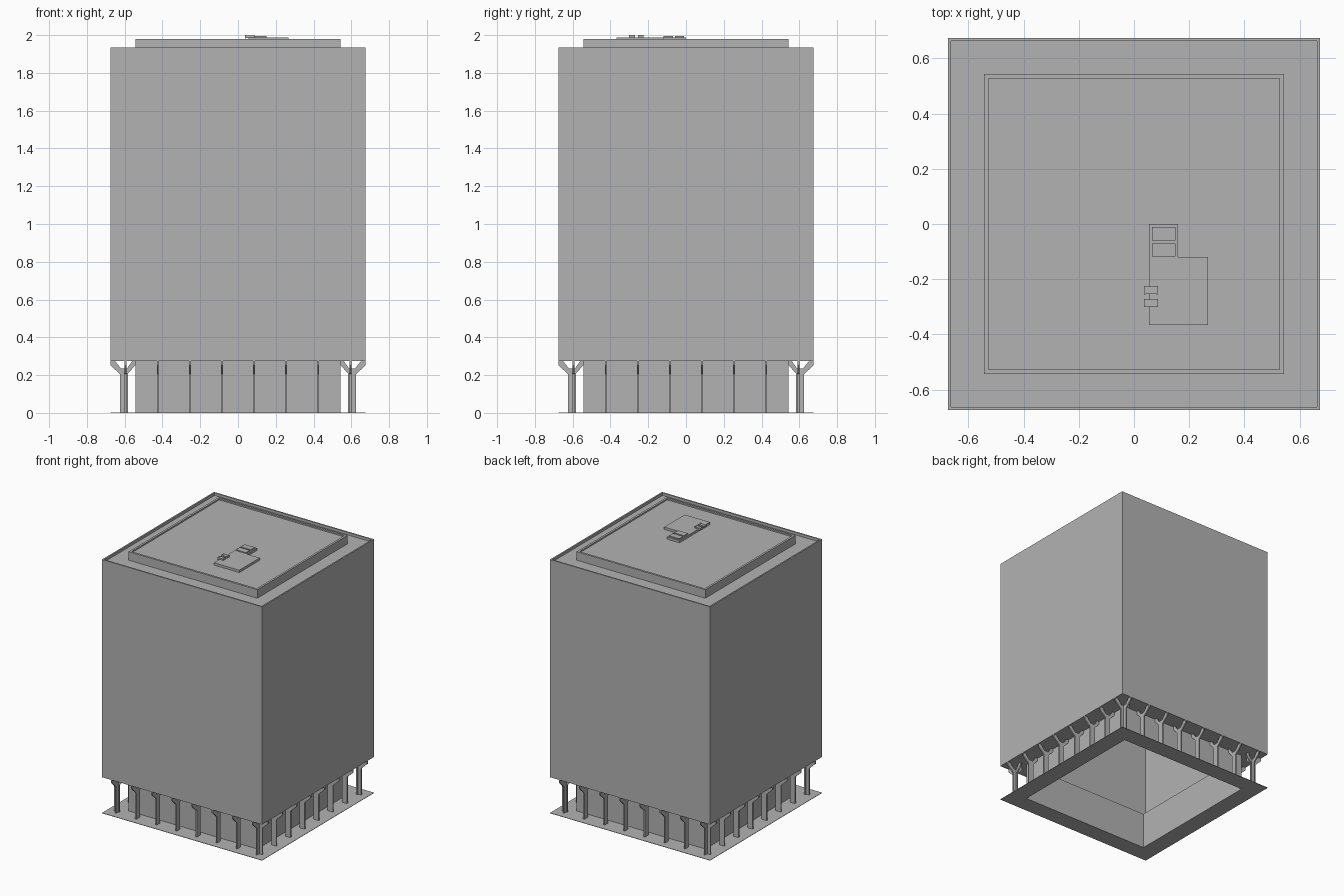
import bpy
import bmesh
import math
from mathutils import Matrix

if "Cube" in bpy.data.objects:
    bpy.data.objects.remove(bpy.data.objects["Cube"], do_unlink=True)

# One concrete grey for the whole building
concrete = bpy.data.materials.new("concrete_grey")
concrete.use_nodes = True
grey = (0.45, 0.45, 0.45, 1)
concrete.diffuse_color = grey
concrete.node_tree.nodes["Principled BSDF"].inputs["Base Color"].default_value = grey


def make_object(name, bm):
    mesh = bpy.data.meshes.new(name)
    bm.to_mesh(mesh)
    bm.free()
    mesh.materials.append(concrete)
    obj = bpy.data.objects.new(name, mesh)
    bpy.context.collection.objects.link(obj)
    return obj


def square_loft(name, profile, cap=False, closed=False):
    """Loft concentric squares given as (half width, height)."""
    bm = bmesh.new()
    rings = [[bm.verts.new((sx * h, sy * h, z))
              for sx, sy in ((-1, -1), (1, -1), (1, 1), (-1, 1))] for h, z in profile]
    pairs = list(zip(rings, rings[1:]))
    if closed:
        pairs.append((rings[-1], rings[0]))
    for a, b in pairs:
        for i in range(4):
            j = (i + 1) % 4
            bm.faces.new((a[i], a[j], b[j], b[i]))
    if cap:
        bm.faces.new(rings[-1])
    return make_object(name, bm)


def prism(name, points, depth, place):
    """Extrude a 2D outline along z by depth, then apply a placement matrix."""
    bm = bmesh.new()
    face = bm.faces.new([bm.verts.new((u, v, 0)) for u, v in points])
    ext = bmesh.ops.extrude_face_region(bm, geom=[face])
    verts = [v for v in ext["geom"] if isinstance(v, bmesh.types.BMVert)]
    bmesh.ops.translate(bm, verts=verts, vec=(0, 0, depth))
    bmesh.ops.recalc_face_normals(bm, faces=bm.faces)
    bm.transform(place)
    return make_object(name, bm)


def box(name, x0, x1, y0, y1, z0, z1):
    return prism(name, [(x0, y0), (x1, y0), (x1, y1), (x0, y1)], z1 - z0,
                 Matrix.Translation((0, 0, z0)))


# Key dimensions
tower, core, soffit = 0.675, 0.543, 0.275
parapet_top, roof = 1.935, 1.915
upper_roof = 1.97

# Shell: hollow core, soffit, tower walls, parapet and raised upper storey
square_loft("tower_shell", [
    (core, 0), (core, soffit), (tower, soffit), (tower, parapet_top),
    (tower - 0.011, parapet_top), (tower - 0.011, roof), (core, roof),
    (core, 1.98), (core - 0.016, 1.98), (core - 0.016, upper_roof)], cap=True)

# Paving around the core
square_loft("ground_paving", [(core, 0), (tower, 0), (tower, 0.003), (core, 0.003)],
            closed=True)

# Forked columns: thin plates standing square to each wall
fork = [(0.582, 0), (0.625, 0), (0.625, 0.205), (tower, 0.252), (tower, soffit),
        (0.652, soffit), (0.62, 0.236), (0.587, 0.236), (0.56, soffit),
        (core, soffit), (core, 0.252), (0.582, 0.21)]
thickness, spacing = 0.01, 0.17
for side, label in enumerate(("right", "back", "left", "front")):
    turn = Matrix.Rotation(side * math.pi / 2, 4, "Z")
    for i in range(8):
        offset = (i - 3.5) * spacing
        place = (turn @ Matrix.Translation((0, offset + thickness / 2, 0))
                 @ Matrix.Rotation(math.pi / 2, 4, "X"))
        prism(f"{label}_column_{i + 1}", fork, thickness, place)

# Rooftop plant: stepped base slab
slab_top = 1.988
prism("plant_slab", [(0.055, -0.367), (0.268, -0.367), (0.268, -0.12), (0.16, -0.12),
                     (0.16, 0), (0.055, 0)], slab_top - upper_roof,
      Matrix.Translation((0, 0, upper_roof)))

# Two flat housings on the narrow part of the slab
for i, y in enumerate((-0.035, -0.094)):
    box(f"plant_housing_{i + 1}", 0.065, 0.15, y - 0.024, y + 0.024, slab_top, 1.995)

# Two small vents overhanging the slab edge, each with end flanges
for i, y in enumerate((-0.24, -0.286)):
    box(f"vent_body_{i + 1}", 0.042, 0.082, y - 0.013, y + 0.013, 1.985, 1.998)
    for end, x in (("left", 0.082), ("right", 0.037)):
        box(f"vent_{end}_flange_{i + 1}", x, x + 0.005, y - 0.015, y + 0.015, 1.983, 2.0)
